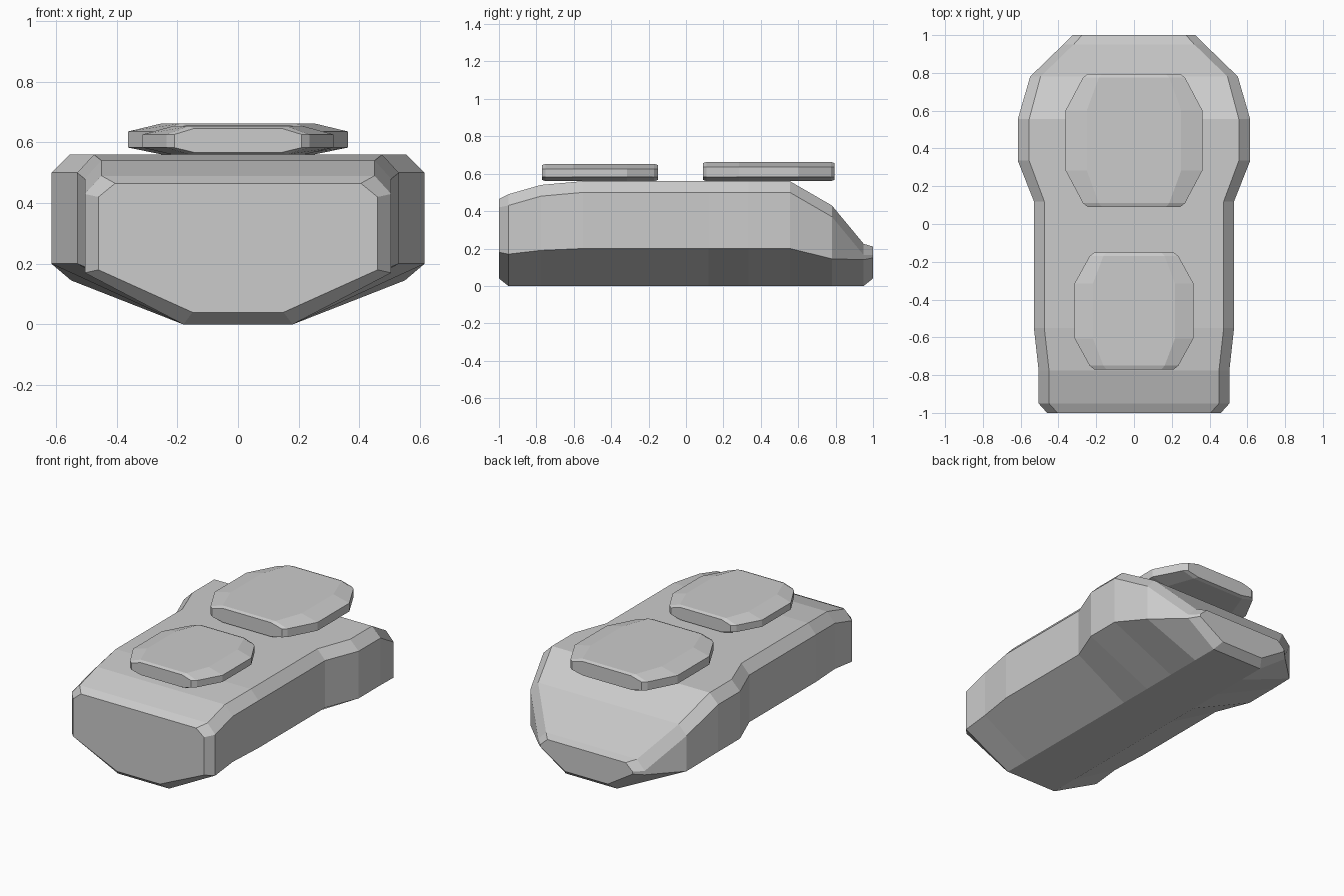
import bpy, bmesh

if "Cube" in bpy.data.objects:
    bpy.data.objects.remove(bpy.data.objects["Cube"])


def loft(name, stations):
    """Loft mirrored eight-sided sections along y.
    Station: y, (bottom half-width, z), (side half-width, low z, high z), (top half-width, z)"""
    bm = bmesh.new()
    rings = []
    for y, (bw, bz), (w, lo, hi), (tw, tz) in stations:
        half = [(bw, bz), (w, lo), (w, hi), (tw, tz)]
        pts = half + [(-x, z) for x, z in reversed(half)]
        rings.append([bm.verts.new((x, y, z)) for x, z in pts])
    for a, b in zip(rings, rings[1:]):
        for i in range(8):
            j = (i + 1) % 8
            bm.faces.new((a[i], a[j], b[j], b[i]))
    bm.faces.new(rings[0])
    bm.faces.new(rings[-1])
    bmesh.ops.recalc_face_normals(bm, faces=bm.faces)
    mesh = bpy.data.meshes.new(name)
    bm.to_mesh(mesh)
    bm.free()
    obj = bpy.data.objects.new(name, mesh)
    bpy.context.collection.objects.link(obj)
    return obj


# Faceted hull: blunt front, wide shoulders, sloping narrow rear
loft("hull", [
    (-1.00, (0.15, 0.04), (0.46, 0.18, 0.42), (0.405, 0.465)),
    (-0.95, (0.18, 0.00), (0.505, 0.17, 0.43), (0.45, 0.49)),
    (-0.775, (0.18, 0.00), (0.505, 0.19, 0.48), (0.45, 0.54)),
    (-0.55, (0.18, 0.00), (0.53, 0.20, 0.50), (0.475, 0.56)),
    (0.12, (0.18, 0.00), (0.53, 0.20, 0.50), (0.475, 0.56)),
    (0.335, (0.18, 0.00), (0.615, 0.20, 0.50), (0.555, 0.56)),
    (0.555, (0.18, 0.00), (0.615, 0.20, 0.50), (0.555, 0.56)),
    (0.78, (0.18, 0.00), (0.55, 0.145, 0.37), (0.495, 0.43)),
    (0.95, (0.18, 0.00), (0.375, 0.14, 0.165), (0.32, 0.225)),
    (1.00, (0.15, 0.04), (0.325, 0.15, 0.165), (0.275, 0.21)),
])


def pad(name, y0, y1, w, end_w, shoulder, base, top):
    """Flat octagonal pad with chamfered rims."""
    lo, hi = base + 0.023, top - 0.027

    def station(y, width, inset):
        flat = width * 0.69
        return (y, (flat, base + inset), (width, lo, hi), (flat, top - inset))

    loft(name, [
        station(y0, end_w - 0.02, 0.007),
        station(y0 + 0.02, end_w + 0.005, 0.0),
        station(y0 + shoulder, w, 0.0),
        station(y1 - shoulder, w, 0.0),
        station(y1 - 0.02, end_w + 0.005, 0.0),
        station(y1, end_w - 0.02, 0.007),
    ])


# Two raised pads on the deck
pad("front_pad", -0.77, -0.15, 0.315, 0.23, 0.165, 0.56, 0.653)
pad("rear_pad", 0.09, 0.795, 0.362, 0.265, 0.193, 0.56, 0.663)
